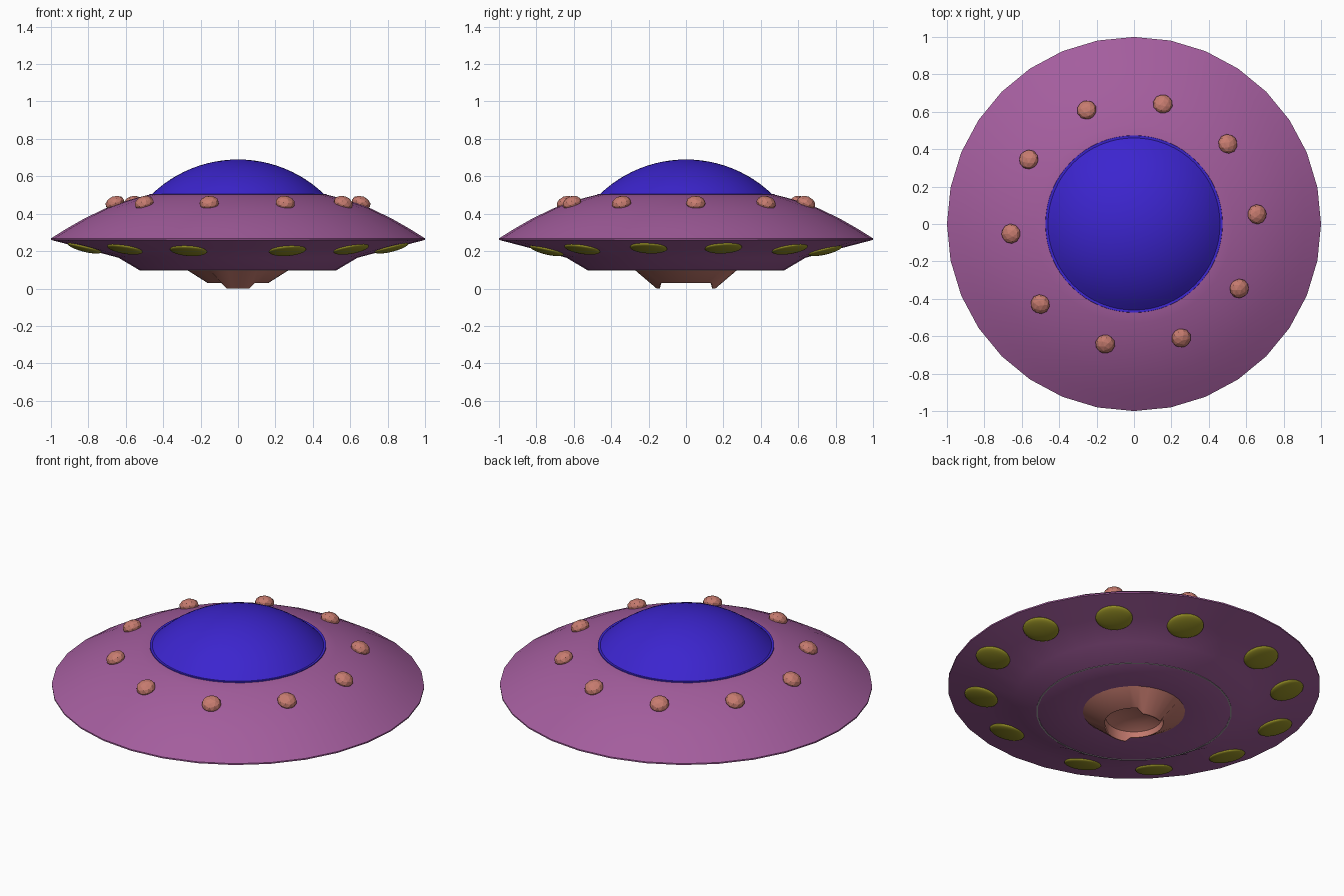
import bpy, bmesh, math
from mathutils import Vector, Matrix

if "Cube" in bpy.data.objects:
    bpy.data.objects.remove(bpy.data.objects["Cube"])


def material(name, rgb):
    m = bpy.data.materials.new(name)
    m.diffuse_color = (*rgb, 1)
    m.use_nodes = True
    m.node_tree.nodes["Principled BSDF"].inputs["Base Color"].default_value = m.diffuse_color
    return m


PURPLE = material("hull_purple", (0.37, 0.11, 0.34))
BLUE = material("dome_blue", (0.045, 0.018, 0.62))
PINK = material("soft_pink", (0.57, 0.20, 0.16))
YELLOW = material("lamp_yellow", (0.32, 0.29, 0.02))
GREY = material("trim_grey", (0.4, 0.36, 0.4))


def finish(bm, name, mat, smooth=None):
    me = bpy.data.meshes.new(name)
    bmesh.ops.recalc_face_normals(bm, faces=bm.faces)
    bm.to_mesh(me)
    bm.free()
    me.materials.append(mat)
    ob = bpy.data.objects.new(name, me)
    bpy.context.collection.objects.link(ob)
    if smooth:
        bpy.ops.object.select_all(action='DESELECT')
        ob.select_set(True)
        bpy.context.view_layer.objects.active = ob
        bpy.ops.object.shade_smooth_by_angle(angle=math.radians(smooth))
    return ob


def lathe(name, profile, segs, mat, smooth=30, tweak=None, closed=False):
    """Spin (radius, z) points around the z axis; radius 0 makes a pole."""
    bm = bmesh.new()
    rings = []
    for k, (r, z) in enumerate(profile):
        if r == 0:
            rings.append([bm.verts.new((0, 0, z))] * segs)
            continue
        ring = []
        for i in range(segs):
            a = math.tau * i / segs
            rr, zz = tweak(k, a, r, z) if tweak else (r, z)
            ring.append(bm.verts.new((rr * math.cos(a), rr * math.sin(a), zz)))
        rings.append(ring)
    pairs = list(zip(rings, rings[1:]))
    if closed:
        pairs.append((rings[-1], rings[0]))
    for lo, hi in pairs:
        for i in range(segs):
            j = (i + 1) % segs
            bm.faces.new(list(dict.fromkeys((lo[i], lo[j], hi[j], hi[i]))))
    return finish(bm, name, mat, smooth)


def placed(loc, angle, tilt, scale):
    """Stand a squashed ball on the hull: tilt outward, then turn around z."""
    return (Matrix.Translation(loc) @ Matrix.Rotation(angle, 4, 'Z')
            @ Matrix.Rotation(tilt, 4, 'Y') @ Matrix.Diagonal((*scale, 1)))


# Saucer hull: curved top, sharp rim, shallow underside with a flat belly
lathe("saucer_hull", [
    (0, 0.10), (0.28, 0.10), (0.53, 0.10), (0.64, 0.165), (0.82, 0.213),
    (1.0, 0.26), (1.0, 0.268), (0.92, 0.318), (0.82, 0.375), (0.71, 0.428),
    (0.60, 0.468), (0.53, 0.488), (0.47, 0.503), (0, 0.503)], 32, PURPLE, 40)

# Fine trim ring around the belly
lathe("belly_trim", [(0.518, 0.101), (0.518, 0.0975), (0.526, 0.0975), (0.526, 0.101)],
      32, GREY, 30, closed=True)

# Cockpit dome: spherical cap with a thin flange
R = (0.46 ** 2 + 0.185 ** 2) / (2 * 0.185)
half = math.asin(0.46 / R)
cap = [(R * math.sin(half * t / 12), 0.69 - R + R * math.cos(half * t / 12))
       for t in range(12, 0, -1)]
lathe("cockpit_dome", [(0.475, 0.495), (0.473, 0.506)] + cap + [(0, 0.69)], 64, BLUE, 35)


# Belly nozzle: tapered ring with a lowered tooth at the front and back
def teeth(k, a, r, z):
    if k in (1, 2) and abs(math.cos(a)) < math.sin(math.radians(24)):
        return r - 0.006, 0.0
    return r, z


lathe("belly_nozzle", [(0.277, 0.102), (0.163, 0.03), (0.158, 0.03), (0.15, 0.06),
                       (0.10, 0.085), (0, 0.095)], 32, PINK, 35, teeth)

# Ten faceted knobs on the upper hull
for i in range(10):
    a = math.radians(4.5 + 36 * i)
    bm = bmesh.new()
    bmesh.ops.create_icosphere(bm, subdivisions=2, radius=0.053)
    loc = Vector((0.66 * math.cos(a), 0.66 * math.sin(a), 0.457))
    bm.transform(placed(loc, a, math.radians(22), (1, 1, 0.7)))
    finish(bm, f"top_knob_{i + 1}", PINK)

# Twelve lens-shaped lamps under the rim, mirrored in both axes
n = 0
for x, y in ((0.265, 0.745), (0.605, 0.555), (0.82, 0.20)):
    for sx in (1, -1):
        for sy in (1, -1):
            n += 1
            r = math.hypot(x, y)
            bm = bmesh.new()
            bmesh.ops.create_uvsphere(bm, u_segments=32, v_segments=16, radius=0.1)
            loc = Vector((sx * x, sy * y, 0.213 + (r - 0.82) * 0.26 - 0.002))
            bm.transform(placed(loc, math.atan2(sy * y, sx * x),
                                -math.atan(0.26), (0.92, 1, 0.2)))
            finish(bm, f"rim_lamp_{n}", YELLOW, 60)
